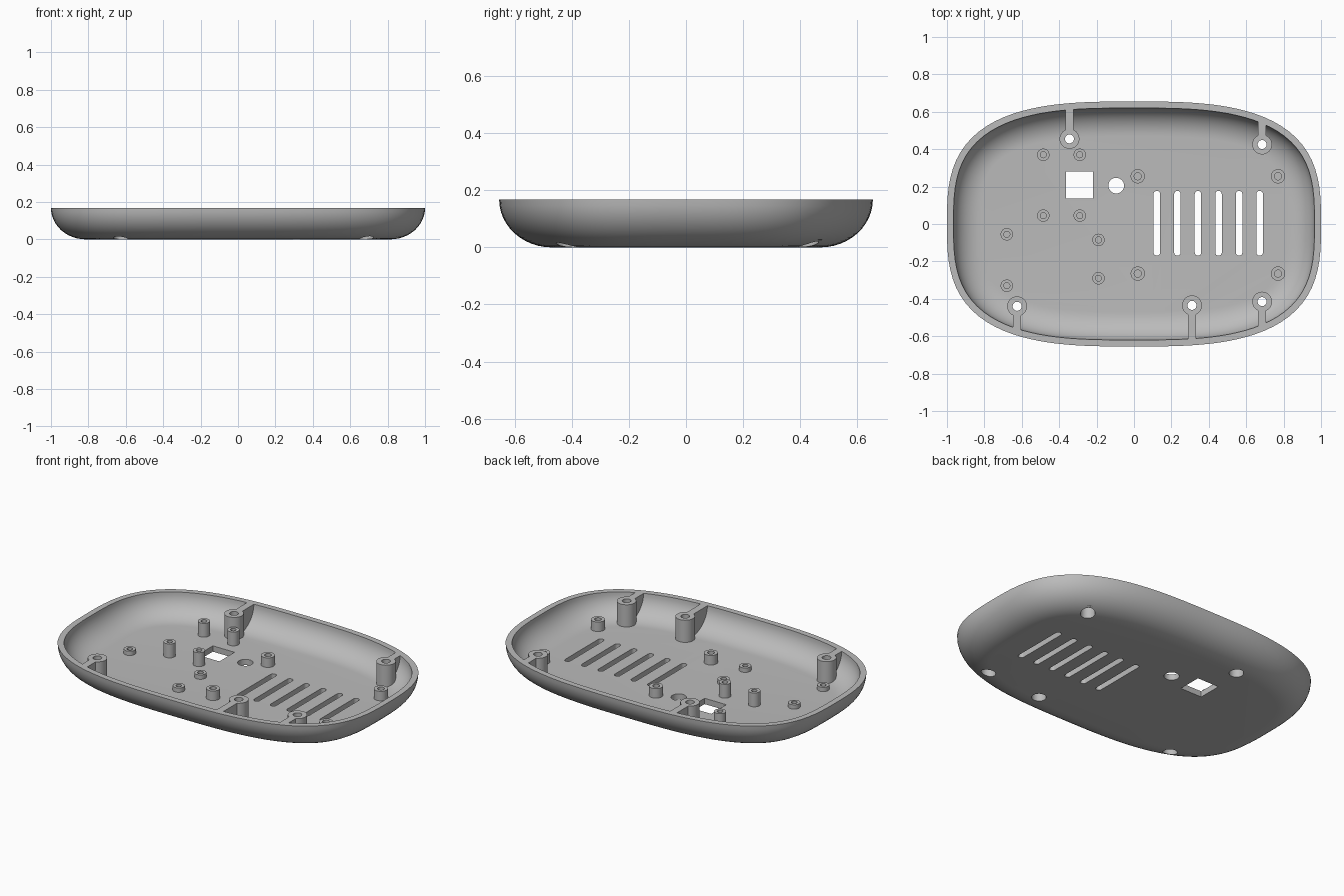
import bpy, bmesh, math
from math import cos, sin, pi

if "Cube" in bpy.data.objects:
    bpy.data.objects.remove(bpy.data.objects["Cube"], do_unlink=True)

HEIGHT, WALL = 0.168, 0.035
HALF_X, HALF_Y, POWER = 1.0, 0.655, 3
BEND_X = 0.185          # horizontal reach of the rounded underside

grey = bpy.data.materials.new("plain grey")
grey.use_nodes = True
grey.diffuse_color = (0.5, 0.5, 0.5, 1)
grey.node_tree.nodes["Principled BSDF"].inputs["Base Color"].default_value = (0.5, 0.5, 0.5, 1)


def finish(name, bm):
    bmesh.ops.recalc_face_normals(bm, faces=bm.faces)
    mesh = bpy.data.meshes.new(name)
    bm.to_mesh(mesh)
    bm.free()
    mesh.materials.append(grey)
    obj = bpy.data.objects.new(name, mesh)
    bpy.context.collection.objects.link(obj)
    return obj


def skin(bm, rings, closed=False):
    """Bridge rings of points; cap the ends unless the rings close on themselves."""
    loops = [[bm.verts.new(p) for p in ring] for ring in rings]
    pairs = list(zip(loops, loops[1:]))
    if closed:
        pairs.append((loops[-1], loops[0]))
    else:
        bm.faces.new(loops[0])
        bm.faces.new(loops[-1])
    for a, b in pairs:
        for i in range(len(a)):
            j = (i + 1) % len(a)
            bm.faces.new((a[i], a[j], b[j], b[i]))


def circle(x, y, r, z, n=32):
    return [(x + r * cos(2 * pi * i / n), y + r * sin(2 * pi * i / n), z) for i in range(n)]


def outline(inset, z, n=128):
    """Rounded plan outline moved inward along its normal."""
    pts = []
    for i in range(n):
        c, s = cos(2 * pi * i / n), sin(2 * pi * i / n)
        r = (abs(c / HALF_X) ** POWER + abs(s / HALF_Y) ** POWER) ** (-1 / POWER)
        x, y = r * c, r * s
        nx = math.copysign(abs(x) ** (POWER - 1) / HALF_X ** POWER, x)
        ny = math.copysign(abs(y) ** (POWER - 1) / HALF_Y ** POWER, y)
        k = inset / math.hypot(nx, ny)
        pts.append((x - nx * k, y - ny * k, z))
    return pts


def bowl(thick, steps=12):
    """Rings from the flat bottom up to the rim, inset by a thickness."""
    rings = []
    for i in range(steps + 1):
        a = pi / 2 * i / steps
        inset = thick + (BEND_X - thick) * (1 - sin(a))
        rings.append(outline(inset, HEIGHT - (HEIGHT - thick) * cos(a)))
    return rings


def prism(bm, pts, z0, z1):
    skin(bm, [[(x, y, z) for x, y in pts] for z in (z0, z1)])


def box_points(x0, x1, y0, y1):
    return [(x0, y0), (x1, y0), (x1, y1), (x0, y1)]


def boolean(obj, other, operation):
    mod = obj.modifiers.new("cut", 'BOOLEAN')
    mod.object, mod.operation, mod.solver = other, operation, 'EXACT'
    bpy.context.view_layer.objects.active = obj
    bpy.ops.object.modifier_apply(modifier=mod.name)
    bpy.data.objects.remove(other, do_unlink=True)


def smooth(obj):
    bpy.ops.object.select_all(action='DESELECT')
    obj.select_set(True)
    bpy.context.view_layer.objects.active = obj
    bpy.ops.object.shade_smooth_by_angle(angle=math.radians(30))


# Tall screw bosses stand near the wall
bosses = [(-0.345, 0.455), (0.685, 0.425), (-0.625, -0.44), (0.31, -0.435), (0.685, -0.415)]
BOSS_R, SCREW_R, HEAD_R = 0.053, 0.024, 0.04

# Shell
bm = bmesh.new()
skin(bm, bowl(0) + bowl(WALL)[::-1])
shell = finish("shell", bm)

# Openings: screw heads, round hole, square window, vent slots
bm = bmesh.new()
for x, y in bosses:
    skin(bm, [circle(x, y, HEAD_R, z) for z in (-0.05, 0.12)])
skin(bm, [circle(-0.095, 0.205, 0.042, z) for z in (-0.05, 0.1)])
prism(bm, box_points(-0.363, -0.219, 0.136, 0.28), -0.05, 0.1)
for k in range(6):
    x, r, top, low = 0.122 + 0.11 * k, 0.0175, 0.16, -0.152
    arc = [pi * i / 8 for i in range(9)]
    pts = [(x + r * cos(a), top + r * sin(a)) for a in arc]
    pts += [(x - r * cos(a), low - r * sin(a)) for a in arc]
    prism(bm, pts, -0.05, 0.1)
boolean(shell, finish("opening_cutter", bm), 'DIFFERENCE')
smooth(shell)

# Bosses with a screw hole and a wider pocket below
for i, (x, y) in enumerate(bosses):
    bm = bmesh.new()
    profile = [(BOSS_R, 0.026), (BOSS_R, HEIGHT), (SCREW_R, HEIGHT),
               (SCREW_R, 0.1), (HEAD_R, 0.1), (HEAD_R, 0.026)]
    skin(bm, [circle(x, y, r, z) for r, z in profile], closed=True)
    smooth(finish(f"screw_boss_{i + 1}", bm))

# Ribs joining each boss to the wall, trimmed to the bowl
for i, (x, y) in enumerate(bosses):
    side = math.copysign(1, y)
    y0, y1 = sorted((y + side * 0.045, side * 0.7))
    bm = bmesh.new()
    prism(bm, box_points(x - 0.0215, x + 0.0215, y0, y1), 0.02, HEIGHT + 0.05)
    rib = finish(f"boss_rib_{i + 1}", bm)
    bm = bmesh.new()
    skin(bm, bowl(0.015))
    boolean(rib, finish("bowl_trim", bm), 'INTERSECT')

# Mounting posts with blind holes, grouped by size
post_groups = [
    ("tall_post", 0.033, 0.016, 0.118, [(-0.485, 0.37), (-0.29, 0.37), (-0.485, 0.045), (-0.29, 0.045)]),
    ("short_post", 0.033, 0.016, 0.061, [(-0.68, -0.055), (-0.68, -0.33), (-0.19, -0.085), (-0.19, -0.29)]),
    ("wide_post", 0.038, 0.019, 0.092, [(x, y) for x in (0.02, 0.77) for y in (0.255, -0.265)]),
]
for name, outer, inner, top, places in post_groups:
    for i, (x, y) in enumerate(places):
        bm = bmesh.new()
        rings = [(outer, 0.025), (outer, top), (inner, top), (inner, WALL + 0.002)]
        skin(bm, [circle(x, y, r, z) for r, z in rings])
        smooth(finish(f"{name}_{i + 1}", bm))
